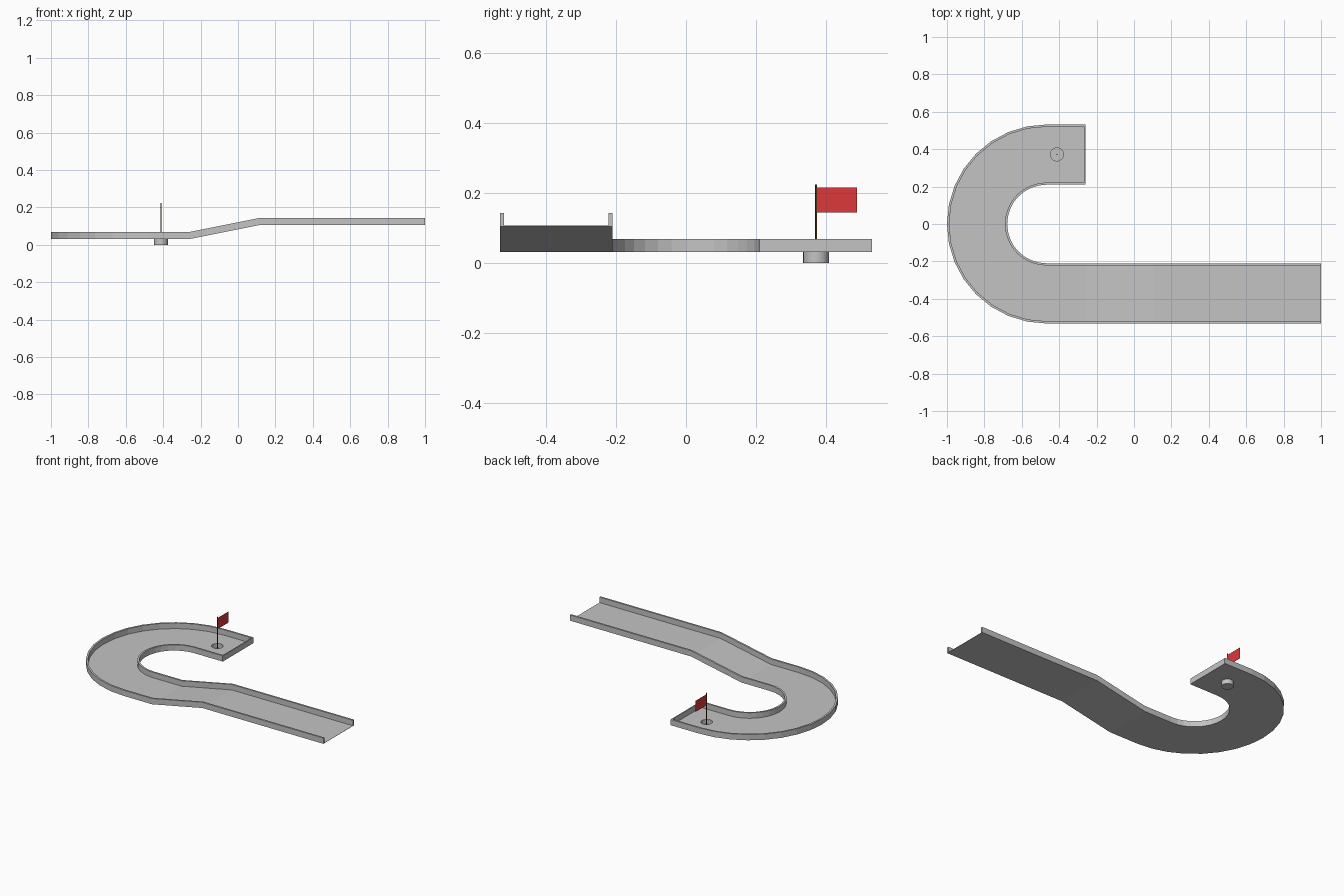
import bpy, bmesh, math
from mathutils import Vector, Matrix

if "Cube" in bpy.data.objects:
    bpy.data.objects.remove(bpy.data.objects["Cube"])


def material(name, rgb):
    m = bpy.data.materials.new(name)
    m.diffuse_color = (*rgb, 1)
    m.use_nodes = True
    m.node_tree.nodes["Principled BSDF"].inputs["Base Color"].default_value = m.diffuse_color
    return m


GREY = material("grey", (0.55, 0.55, 0.55))
RED = material("flag red", (0.72, 0.04, 0.04))
BROWN = material("dark brown", (0.08, 0.04, 0.012))


def finish(name, bm, mat):
    bmesh.ops.recalc_face_normals(bm, faces=bm.faces)
    me = bpy.data.meshes.new(name)
    bm.to_mesh(me)
    bm.free()
    me.materials.append(mat)
    ob = bpy.data.objects.new(name, me)
    bpy.context.collection.objects.link(ob)
    return ob


def box(name, lo, hi, mat):
    lo, hi = Vector(lo), Vector(hi)
    bm = bmesh.new()
    bmesh.ops.create_cube(bm, size=1, matrix=Matrix.Translation((lo + hi) / 2)
                          @ Matrix.Diagonal((*(hi - lo), 1)))
    return finish(name, bm, mat)


def cylinder(name, x, y, z0, z1, r, n, mat):
    bm = bmesh.new()
    bmesh.ops.create_cone(bm, cap_ends=True, segments=n, radius1=r, radius2=r, depth=z1 - z0,
                          matrix=Matrix.Translation((x, y, (z0 + z1) / 2)))
    return finish(name, bm, mat)


def smooth(ob):
    bpy.ops.object.select_all(action='DESELECT')
    ob.select_set(True)
    bpy.context.view_layer.objects.active = ob
    bpy.ops.object.shade_smooth_by_angle(angle=math.radians(35))


# Track: U-shaped channel section swept along a ramp and a half-circle bend
R_IN, R_OUT, WALL, HEIGHT = 0.21, 0.532, 0.012, 0.038
LOW, HIGH, CX, END = 0.031, 0.105, -0.468, -0.26
FLOOR = 0.0015
section = [(R_IN, 0), (R_OUT, 0), (R_OUT, HEIGHT), (R_OUT - WALL, HEIGHT),
           (R_OUT - WALL, FLOOR), (R_IN + WALL, FLOOR), (R_IN + WALL, HEIGHT), (R_IN, HEIGHT)]

# Stations: centre x, direction across the track, floor height
stations = [(1.0, -90, HIGH), (0.11, -90, HIGH), (END, -90, LOW)]
stations += [(CX, -90 - 180 * i / 16, LOW) for i in range(17)]
stations += [(END, -270, LOW)]

bm = bmesh.new()
rings = []
for x, deg, z in stations:
    a = math.radians(deg)
    rings.append([bm.verts.new((x + r * math.cos(a), r * math.sin(a), z + h)) for r, h in section])
n = len(section)
for a, b in zip(rings, rings[1:]):
    for i in range(n):
        bm.faces.new((a[i], a[(i + 1) % n], b[(i + 1) % n], b[i]))
bm.faces.new(rings[0])
bm.faces.new(rings[-1])
track = finish("track", bm, GREY)

# Hole in the track floor
HX, HY, HR = -0.412, 0.372, 0.037
cutter = cylinder("hole_cutter", HX, HY, LOW - 0.02, LOW + 0.02, HR - 0.001, 32, GREY)
cutter.hide_render = True
mod = track.modifiers.new("hole", 'BOOLEAN')
mod.operation = 'DIFFERENCE'
mod.solver = 'EXACT'
mod.object = cutter
bpy.context.view_layer.objects.active = track
bpy.ops.object.modifier_apply(modifier="hole")
bpy.data.objects.remove(cutter)

# End wall closing the low end
box("end_wall", (END - 0.006, R_IN + 0.004, LOW), (END + 0.001, R_OUT - 0.004, LOW + HEIGHT), GREY)

# Cup hanging under the hole
bm = bmesh.new()
profile = [(0, 0), (HR, 0), (HR, LOW), (HR - 0.002, LOW), (HR - 0.002, 0.002), (0, 0.002)]
vs = [bm.verts.new((HX + r, HY, z)) for r, z in profile]
es = [bm.edges.new(p) for p in zip(vs, vs[1:])]
bmesh.ops.spin(bm, geom=vs + es, cent=(HX, HY, 0), axis=(0, 0, 1),
               angle=math.tau, steps=32, use_duplicate=False)
bmesh.ops.remove_doubles(bm, verts=bm.verts, dist=0.0002)
smooth(finish("cup", bm, GREY))

# Flag pole and flag
smooth(cylinder("flag_pole", HX, HY, 0.001, 0.225, 0.003, 12, BROWN))
box("flag", (HX - 0.001, HY + 0.002, 0.144), (HX + 0.001, 0.488, 0.216), RED)
